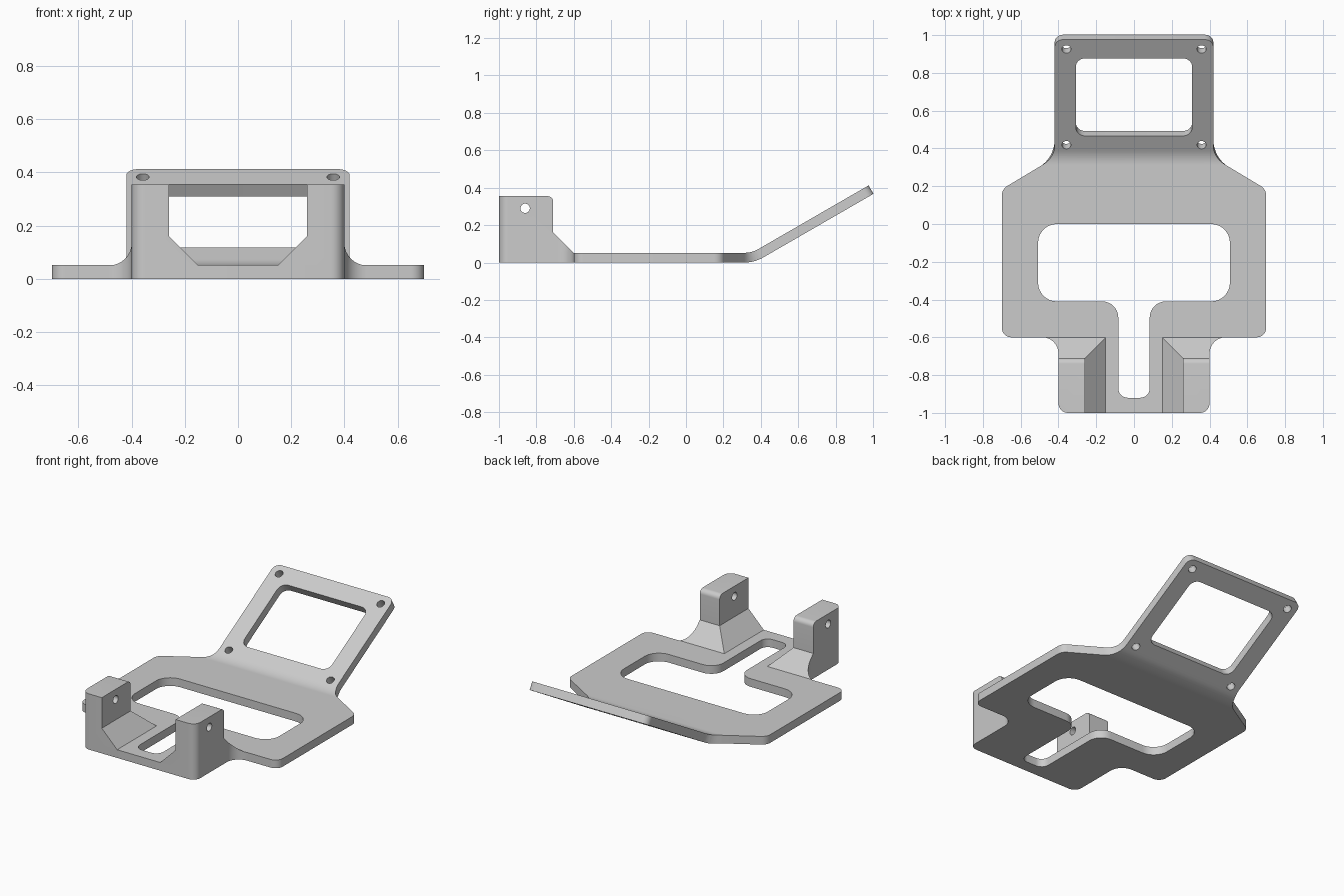
import bpy, bmesh, math
from mathutils import Vector

if "Cube" in bpy.data.objects:
    bpy.data.objects.remove(bpy.data.objects["Cube"])

T = 0.052                 # plate thickness
BEND_Y, R_IN, ANG = 0.312, 0.15, math.radians(30)

grey = bpy.data.materials.new("light grey")
grey.diffuse_color = (0.6, 0.6, 0.6, 1)
grey.use_nodes = True
grey.node_tree.nodes["Principled BSDF"].inputs["Base Color"].default_value = grey.diffuse_color


def rounded(points, steps=8):
    """Polygon of (x, y, radius) corners with arcs at the corners."""
    out = []
    n = len(points)
    for i, (x, y, r) in enumerate(points):
        p = Vector((x, y))
        if r == 0:
            out.append(p)
            continue
        a = (Vector(points[i - 1][:2]) - p).normalized()
        b = (Vector(points[(i + 1) % n][:2]) - p).normalized()
        half = a.angle(b) / 2
        centre = p + (a + b).normalized() * r / math.sin(half)
        t = r / math.tan(half)
        v0, v1 = p + a * t - centre, p + b * t - centre
        sweep = v0.angle(v1)
        for k in range(steps + 1):
            f = k / steps
            out.append(centre + (v0 * math.sin((1 - f) * sweep) + v1 * math.sin(f * sweep)) / math.sin(sweep))
    return out


def circle(x, y, r, n=24):
    return [Vector((x + r * math.cos(math.tau * i / n), y + r * math.sin(math.tau * i / n))) for i in range(n)]


def mirrored(half):
    """Close a right-hand chain of corners with its left-hand mirror."""
    return half + [(-x, y, r) for x, y, r in reversed(half)]


def link(name, mesh):
    ob = bpy.data.objects.new(name, mesh)
    bpy.context.collection.objects.link(ob)
    return ob


def baked(ob):
    dg = bpy.context.evaluated_depsgraph_get()
    return bpy.data.meshes.new_from_object(ob.evaluated_get(dg))


def prism(name, pts, lo, hi, place):
    """Extrude a 2D polygon from lo to hi; place maps (u, v, w) to xyz."""
    bm = bmesh.new()
    a = [bm.verts.new(place(p.x, p.y, lo)) for p in pts]
    b = [bm.verts.new(place(p.x, p.y, hi)) for p in pts]
    n = len(pts)
    bm.faces.new(a)
    bm.faces.new(b)
    for i in range(n):
        j = (i + 1) % n
        bm.faces.new((a[i], a[j], b[j], b[i]))
    bmesh.ops.recalc_face_normals(bm, faces=bm.faces)
    me = bpy.data.meshes.new(name)
    bm.to_mesh(me)
    bm.free()
    return link(name, me)


def finish(ob):
    ob.data.materials.clear()
    ob.data.materials.append(grey)
    bpy.ops.object.select_all(action='DESELECT')
    ob.select_set(True)
    bpy.context.view_layer.objects.active = ob
    bpy.ops.object.shade_smooth_by_angle(angle=math.radians(25))


# Flat plate outline, openings and screw holes, before bending
loops = [
    rounded(mirrored([(0.40, -1.0, 0.05), (0.40, -0.60, 0.085), (0.70, -0.60, 0.05),
                      (0.70, 0.184, 0.06), (0.42, 0.352, 0.12), (0.42, 1.071, 0.045)])),
    rounded(mirrored([(0.083, -0.92, 0.05), (0.083, -0.41, 0.085),
                      (0.508, -0.41, 0.10), (0.508, 0.0, 0.10)])),
    rounded(mirrored([(0.308, 0.482, 0.05), (0.308, 0.956, 0.05)])),
]
loops += [circle(sx * 0.358, y, 0.024) for sx in (-1, 1) for y in (0.427, 1.012)]

cu = bpy.data.curves.new("plate_outline", 'CURVE')
cu.dimensions = '2D'
cu.fill_mode = 'BOTH'
cu.extrude = T / 2
for pts in loops:
    sp = cu.splines.new('POLY')
    sp.points.add(len(pts) - 1)
    for q, p in zip(sp.points, pts):
        q.co = (p.x, p.y, 0, 1)
    sp.use_cyclic_u = True
outline = link("plate_outline", cu)
bpy.context.view_layer.update()
plate = link("bent_plate", baked(outline))
bpy.data.objects.remove(outline)

# Bend the rear panel upward
bm = bmesh.new()
bm.from_mesh(plate.data)
bmesh.ops.remove_doubles(bm, verts=bm.verts, dist=1e-5)
arc = R_IN * ANG
for k in range(9):
    bmesh.ops.bisect_plane(bm, geom=bm.verts[:] + bm.edges[:] + bm.faces[:], dist=1e-6,
                           plane_co=(0, BEND_Y + arc * k / 8, 0), plane_no=(0, 1, 0))
for v in bm.verts:
    z = v.co.z + T / 2
    d = v.co.y - BEND_Y
    v.co.z = z
    if d > 0:
        th = min(d / R_IN, ANG)
        run = max(d - arc, 0)
        r = R_IN + T - z
        v.co.y = BEND_Y + r * math.sin(th) + run * math.cos(th)
        v.co.z = R_IN + T - r * math.cos(th) + run * math.sin(th)
bmesh.ops.recalc_face_normals(bm, faces=bm.faces)
bm.to_mesh(plate.data)
bm.free()
finish(plate)

# Upright post: plan shape trimmed by its side and front profiles, then drilled
plan = rounded([(0.1, -1.0, 0), (0.40, -1.0, 0.05), (0.40, -0.60, 0.085),
                (0.6, -0.60, 0), (0.6, -0.55, 0), (0.1, -0.55, 0)])
side = rounded([(-1.1, 0, 0), (-0.55, 0, 0), (-0.71, 0.16, 0), (-0.71, 0.355, 0.03), (-1.1, 0.355, 0)])
front = rounded([(0.10, 0, 0), (0.26, 0.16, 0), (0.26, 0.5, 0), (0.8, 0.5, 0), (0.8, 0, 0)])
post = prism("upright_posts", plan, T, 0.45, lambda u, v, w: (u, v, w))
cutters = [
    (prism("side_trim", side, 0, 0.9, lambda u, v, w: (w, u, v)), 'INTERSECT'),
    (prism("front_trim", front, -1.2, -0.4, lambda u, v, w: (u, w, v)), 'INTERSECT'),
    (prism("pin_hole", circle(-0.86, 0.29, 0.025), 0, 0.9, lambda u, v, w: (w, u, v)), 'DIFFERENCE'),
]
for cutter, op in cutters:
    cutter.hide_render = True
    m = post.modifiers.new(cutter.name, 'BOOLEAN')
    m.operation, m.solver, m.object = op, 'EXACT', cutter
mir = post.modifiers.new("mirror", 'MIRROR')
mir.use_axis[0] = True
bpy.context.view_layer.update()
solid = baked(post)
post.modifiers.clear()
post.data = solid
for cutter, _ in cutters:
    bpy.data.objects.remove(cutter)
finish(post)
